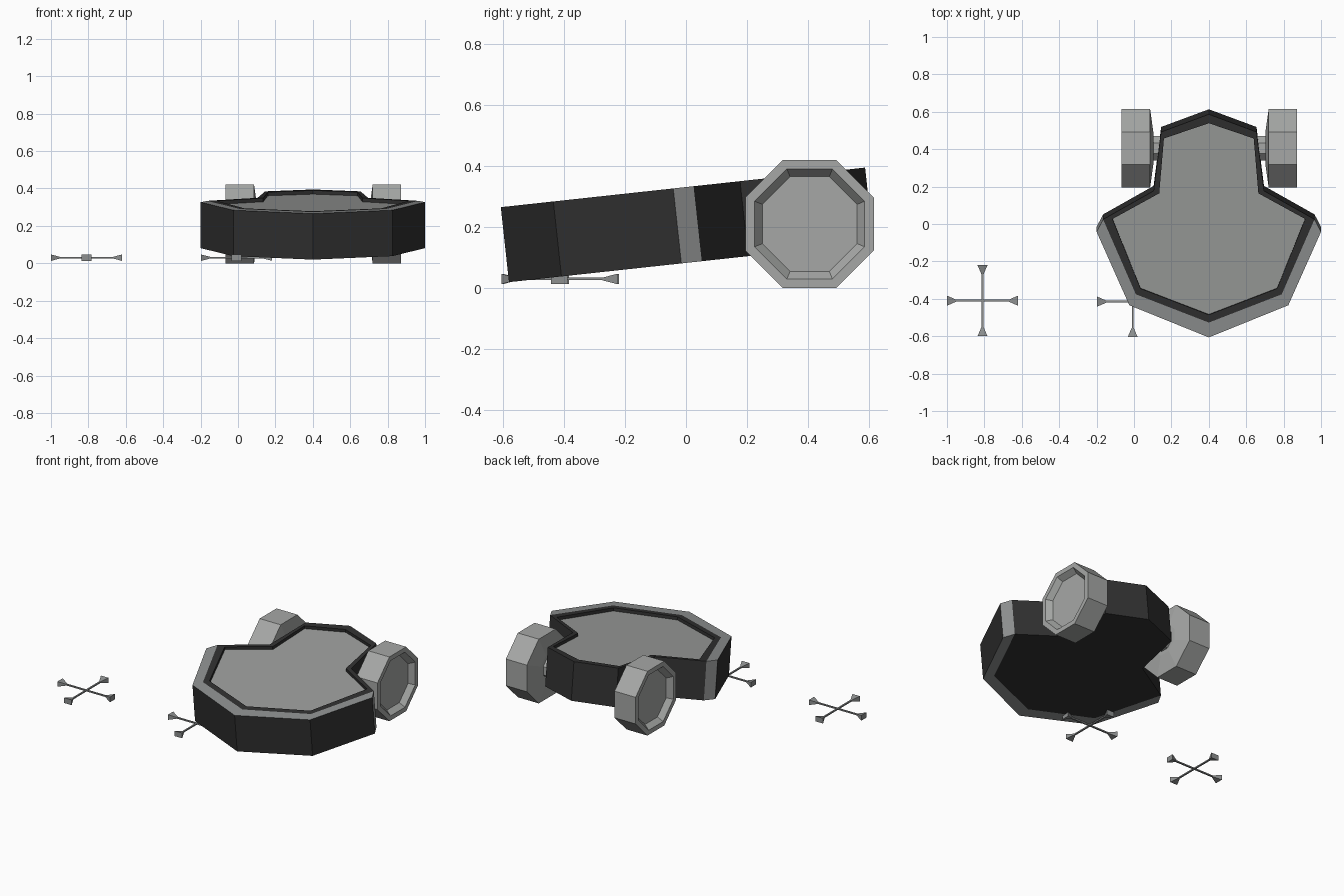
import bpy, bmesh, math
from mathutils import Matrix, Vector

if "Cube" in bpy.data.objects:
    bpy.data.objects.remove(bpy.data.objects["Cube"])


def material(name, r, g, b):
    m = bpy.data.materials.new(name)
    m.use_nodes = True
    m.diffuse_color = (r, g, b, 1)
    bsdf = m.node_tree.nodes["Principled BSDF"]
    bsdf.inputs["Base Color"].default_value = (r, g, b, 1)
    bsdf.inputs["Roughness"].default_value = 0.8
    return m


BLACK = material("matte black", 0.03, 0.03, 0.03)
DECK = material("deck grey", 0.33, 0.34, 0.33)
BUMPER = material("bumper grey", 0.27, 0.28, 0.28)
WHEEL = material("wheel grey", 0.38, 0.39, 0.38)
METAL = material("spike grey", 0.27, 0.28, 0.28)


def loft(name, rings, mats, matrix=Matrix(), rule=None):
    """Skin equal-length rings of points and cap both ends."""
    bm = bmesh.new()
    loops = [[bm.verts.new(matrix @ Vector(p)) for p in ring] for ring in rings]
    for a, b in zip(loops, loops[1:]):
        n = len(a)
        for i in range(n):
            j = (i + 1) % n
            bm.faces.new((a[i], a[j], b[j], b[i]))
    bm.faces.new(list(reversed(loops[0])))
    bm.faces.new(loops[-1])
    bmesh.ops.recalc_face_normals(bm, faces=bm.faces[:])
    if rule:
        bm.faces.ensure_lookup_table()
        for i, f in enumerate(bm.faces):
            f.material_index = rule(i)
    me = bpy.data.meshes.new(name)
    bm.to_mesh(me)
    bm.free()
    for m in mats:
        me.materials.append(m)
    ob = bpy.data.objects.new(name, me)
    bpy.context.collection.objects.link(ob)
    return ob


def mirrored(half):
    """Complete an outline whose first and last points lie on the centre line."""
    return half + [(-x, y) for x, y in reversed(half[1:-1])]


def at_height(outline, z):
    return [(x, y, z) for x, y in outline]


# Sloping chassis frame: local z = 0 is the top of the rim
CX, THICK, RECESS = 0.4, 0.247, 0.02
tilt = Matrix.Translation((CX, 0, 0.331)) @ Matrix.Rotation(math.radians(6.2), 4, 'X')

# Chassis with a dark rim and a sunken grey deck
hull = mirrored([(0, -0.53), (0.39, -0.378), (0.565, 0.025),
                 (0.295, 0.178), (0.255, 0.495), (0, 0.59)])
inner = mirrored([(0, -0.488), (0.365, -0.347), (0.515, 0.027),
                  (0.265, 0.165), (0.24, 0.46), (0, 0.542)])
loft("chassis",
     [at_height(hull, -THICK), at_height(hull, 0),
      at_height(inner, 0), at_height(inner, -RECESS)],
     [BLACK, DECK], tilt, lambda i: 1 if i == 3 * len(hull) + 1 else 0)

# Front bumper: black outside, grey top, bottom and ends
outer_half = [(-0.6, -0.042), (-0.425, -0.437), (0, -0.61), (0.425, -0.437), (0.6, -0.042)]
inner_half = [(0.565, 0.025), (0.39, -0.378), (0, -0.53), (-0.39, -0.378), (-0.565, 0.025)]
band = outer_half + inner_half
loft("front_bumper", [at_height(band, -THICK), at_height(band, 0)],
     [BUMPER, BLACK], tilt, lambda i: 1 if i < 4 else 0)


def octagon(x, apothem, y=0.405, z=0.21):
    r = apothem / math.cos(math.pi / 8)
    return [(x, y + r * math.cos(math.pi / 8 + k * math.pi / 4),
             z + r * math.sin(math.pi / 8 + k * math.pi / 4)) for k in range(8)]


# Octagonal wheels with dished outer faces, and their stub axles
for side, label in ((1, "left"), (-1, "right")):
    def ring(offset, apothem):
        return octagon(CX + 0.003 + side * offset, apothem)
    loft(label + "_wheel",
         [ring(0.3, 0.09), ring(0.317, 0.21), ring(0.469, 0.21),
          ring(0.469, 0.18), ring(0.435, 0.155)], [WHEEL])
    loft(label + "_axle", [ring(0.2, 0.065), ring(0.31, 0.065)], [WHEEL])


# Four-pointed ground spikes: crossed thin rods with flared ends
def spike_cross(name, cx, cy, cz=0.03, reach=0.19):
    def square(x, w, h):
        return [(x, -w, -h), (x, w, -h), (x, w, h), (x, -w, h)]
    for k in range(4):
        m = Matrix.Translation((cx, cy, cz)) @ Matrix.Rotation(k * math.pi / 2, 4, 'Z')
        loft(f"{name}_arm_{k + 1}",
             [square(0, 0.005, 0.004), square(reach - 0.05, 0.005, 0.004),
              square(reach, 0.027, 0.017)], [METAL], m)


spike_cross("outer_spike", -0.81, -0.41)
spike_cross("inner_spike", -0.007, -0.415)
